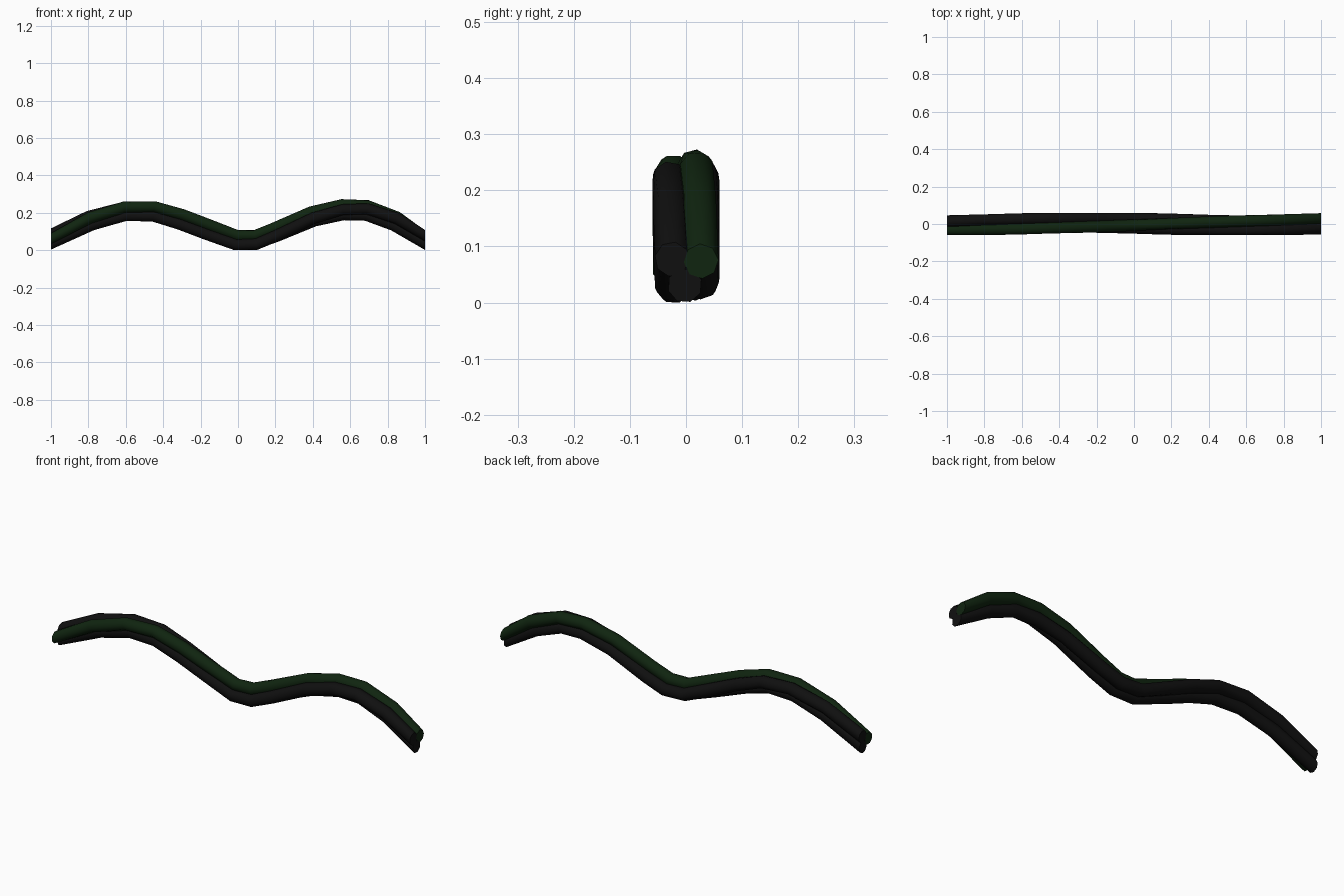
import bpy, bmesh
from math import sin, cos, pi, radians
from mathutils import Vector

if "Cube" in bpy.data.objects:
    bpy.data.objects.remove(bpy.data.objects["Cube"], do_unlink=True)


def make_material(name, color):
    mat = bpy.data.materials.new(name)
    mat.use_nodes = True
    mat.diffuse_color = color
    mat.node_tree.nodes["Principled BSDF"].inputs["Base Color"].default_value = color
    return mat


black = make_material("cable black", (0.005, 0.005, 0.005, 1))
green = make_material("cable dark green", (0.005, 0.018, 0.005, 1))

# Centre line of the bundle as (x, z)
PATH = [(-1, .066), (-.79, .169), (-.605, .22), (-.45, .218), (-.305, .172),
        (-.16, .113), (-.01, .054), (.095, .054), (.2, .095), (.4, .182),
        (.56, .222), (.69, .221), (.845, .165), (1, .066)]
POINTS = [Vector((x, 0, z)) for x, z in PATH]
SIDES = 8
RADIUS = .031
OFFSET = .030
TWIST = radians(-76)   # turn per unit of x
Y = Vector((0, 1, 0))


def frame_up(i):
    """Upward normal of the path; the two ends are cut upright."""
    if i in (0, len(POINTS) - 1):
        return Vector((0, 0, 1))
    t = ((POINTS[i] - POINTS[i - 1]).normalized()
         + (POINTS[i + 1] - POINTS[i]).normalized()).normalized()
    return Vector((-t.z, 0, t.x))


def make_cable(name, start, mat):
    bm = bmesh.new()
    rings = []
    for i, c in enumerate(POINTS):
        up = frame_up(i)
        a = start + TWIST * c.x
        mid = c + OFFSET * (cos(a) * Y + sin(a) * up)
        ring = []
        for k in range(SIDES):
            b = a + 2 * pi * (k + .5) / SIDES
            ring.append(bm.verts.new(mid + RADIUS * (cos(b) * Y + sin(b) * up)))
        rings.append(ring)
    for r0, r1 in zip(rings, rings[1:]):
        for k in range(SIDES):
            n = (k + 1) % SIDES
            bm.faces.new((r0[k], r0[n], r1[n], r1[k]))
    bm.faces.new(rings[0])
    bm.faces.new(rings[-1])
    bmesh.ops.recalc_face_normals(bm, faces=bm.faces)
    mesh = bpy.data.meshes.new(name)
    bm.to_mesh(mesh)
    bm.free()
    mesh.materials.append(mat)
    obj = bpy.data.objects.new(name, mesh)
    bpy.context.collection.objects.link(obj)
    return obj


# Three strands twisted around each other
cables = [make_cable(name, radians(102 + 120 * i), mat) for i, (name, mat) in enumerate(
    [("green_cable", green), ("black_cable_front", black), ("black_cable_back", black)])]

# Rest the bundle on the ground and smooth the strands
floor = min(v.co.z for o in cables for v in o.data.vertices)
for o in cables:
    for v in o.data.vertices:
        v.co.z -= floor
    o.select_set(True)
bpy.context.view_layer.objects.active = cables[0]
bpy.ops.object.shade_smooth_by_angle(angle=radians(50))
